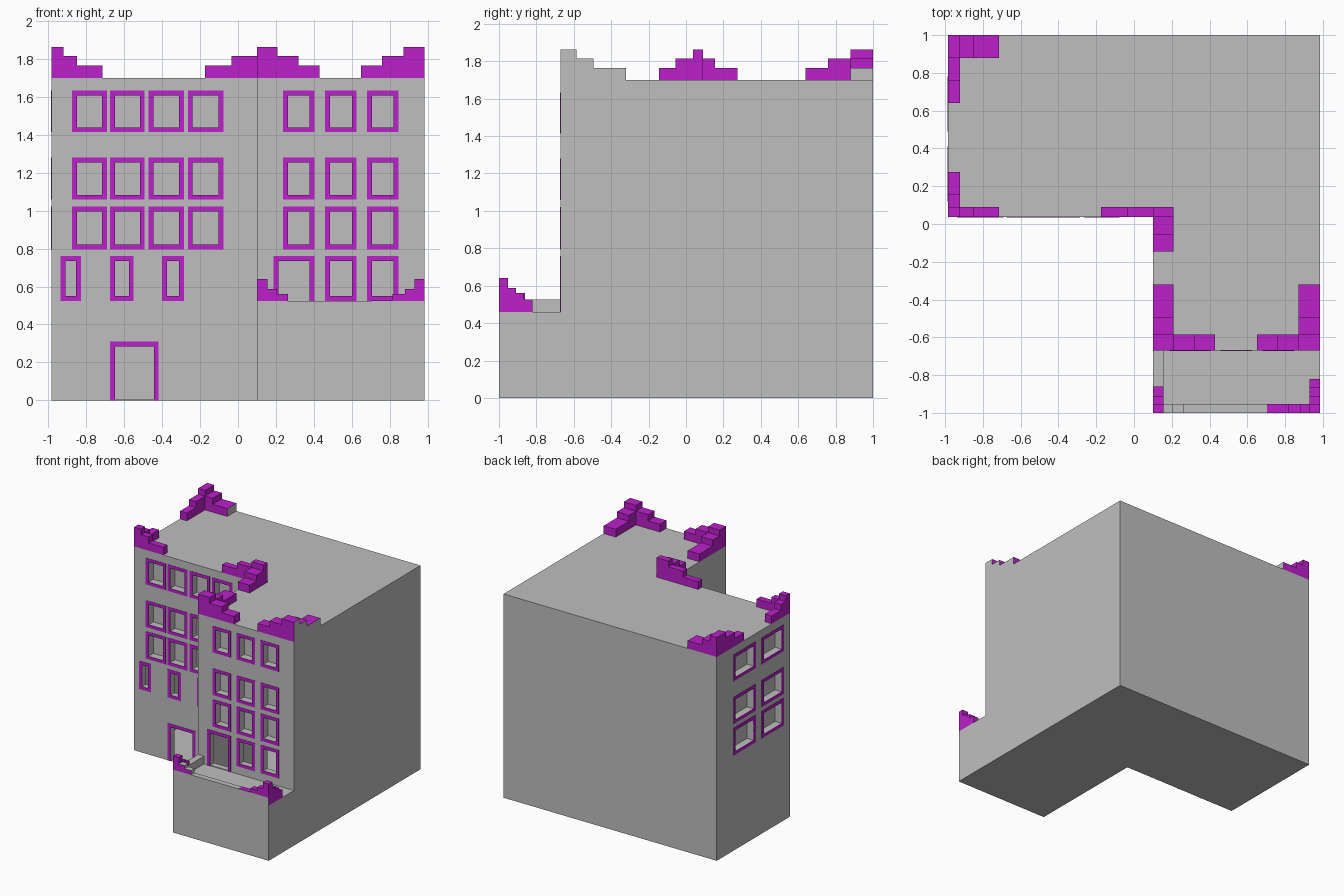
import bpy, bmesh
from mathutils import Vector

if "Cube" in bpy.data.objects:
    bpy.data.objects.remove(bpy.data.objects["Cube"], do_unlink=True)


def make_material(name, color):
    mat = bpy.data.materials.new(name)
    mat.use_nodes = True
    mat.diffuse_color = color
    mat.node_tree.nodes["Principled BSDF"].inputs["Base Color"].default_value = color
    return mat


MATERIALS = [make_material("stone grey", (0.52, 0.52, 0.52, 1)),
             make_material("trim magenta", (0.50, 0.014, 0.60, 1))]
GREY, TRIM = 0, 1


def finish(bm, name, rule):
    """Turn a bmesh into an object, colouring each face by the rule."""
    bmesh.ops.recalc_face_normals(bm, faces=bm.faces)
    bm.normal_update()
    for f in bm.faces:
        f.material_index = rule(f.normal, f.calc_center_median())
    mesh = bpy.data.meshes.new(name)
    bm.to_mesh(mesh)
    bm.free()
    for mat in MATERIALS:
        mesh.materials.append(mat)
    obj = bpy.data.objects.new(name, mesh)
    bpy.context.collection.objects.link(obj)
    return obj


def add_box(bm, x, y, z):
    lo = Vector(min(p) for p in (x, y, z))
    hi = Vector(max(p) for p in (x, y, z))
    verts = bmesh.ops.create_cube(bm, size=1)["verts"]
    bmesh.ops.scale(bm, vec=hi - lo, verts=verts)
    bmesh.ops.translate(bm, vec=(lo + hi) / 2, verts=verts)


def boxes(name, items, rule):
    bm = bmesh.new()
    for item in items:
        add_box(bm, *item)
    return finish(bm, name, rule)


def all_grey(n, c):
    return GREY


def all_trim(n, c):
    return TRIM


def l_prism(name, inset, z0, z1):
    """L-shaped block, shrunk by inset on every side."""
    i = inset
    outline = [(LEFT + i, MAIN_Y + i), (WING_X + i, MAIN_Y + i), (WING_X + i, WING_Y + i),
               (RIGHT - i, WING_Y + i), (RIGHT - i, 1 - i), (LEFT + i, 1 - i)]
    bm = bmesh.new()
    face = bm.faces.new([bm.verts.new((x, y, z0)) for x, y in outline])
    top = bmesh.ops.extrude_face_region(bm, geom=[face])["geom"]
    bmesh.ops.translate(bm, vec=(0, 0, z1 - z0),
                        verts=[g for g in top if isinstance(g, bmesh.types.BMVert)])
    return finish(bm, name, all_grey)


# Main dimensions
LEFT, RIGHT = -0.984, 0.984
WING_X, MAIN_Y, WING_Y = 0.10, 0.037, -0.67
ROOF, TERRACE, RAIL = 1.70, 0.46, 0.525
FRAME, PLATE, RECESS = 0.026, 0.003, 0.06

body = l_prism("building_body", 0, 0, ROOF)
boxes("terrace_block", [((WING_X, RIGHT), (-1, WING_Y), (0, TERRACE))], all_grey)

# Openings: (wall, start, end, bottom, top, has a sill frame)
rows = [(1.414, 1.634), (1.058, 1.28), (0.795, 1.022)]
low_row = (RAIL, 0.76)
main_cols = [(-0.876, -0.692), (-0.676, -0.492), (-0.471, -0.286), (-0.265, -0.076)]
low_cols = [(-0.936, -0.828), (-0.674, -0.55), (-0.40, -0.285)]
wing_cols = [(0.238, 0.404), (0.459, 0.626), (0.68, 0.847)]
side_cols = [(0.12, 0.41), (0.49, 0.78)]
openings = []
for wall, cols in (("main", main_cols), ("wing", wing_cols), ("side", side_cols)):
    openings += [(wall, *c, *r, True) for r in rows for c in cols]
openings += [("main", *c, *low_row, True) for c in low_cols]
openings += [("wing", *c, *low_row, True) for c in wing_cols[1:]]
openings += [("main", -0.674, -0.418, 0.0, 0.31, False),
             ("wing", 0.187, 0.404, TERRACE, 0.76, False)]


def on_wall(wall, a, b, z0, z1, out, inward):
    """Box on a wall, reaching out of it and into it."""
    if wall == "side":
        return (LEFT - out, LEFT + inward), (a, b), (z0, z1)
    y = MAIN_Y if wall == "main" else WING_Y
    return (a, b), (y - out, y + inward), (z0, z1)


holes, frames = [], []
for wall, a, b, z0, z1, sill in openings:
    base = z0 + (FRAME if sill else 0.006)
    ia, ib, top = a + FRAME, b - FRAME, z1 - FRAME
    holes.append(on_wall(wall, ia, ib, base, top, 0.05, RECESS))
    bars = [(a, ia, z0, z1), (ib, b, z0, z1), (ia, ib, top, z1)]
    if sill:
        bars.append((ia, ib, z0, base))
    frames += [on_wall(wall, *bar, PLATE, 0.002) for bar in bars]
boxes("window_and_door_frames", frames, all_trim)

# Hollow lower storey and cut the window recesses
cutters = [l_prism("lower_room_cutter", 0.05, 0.006, 0.775),
           boxes("opening_cutter", holes, all_grey)]
bpy.context.view_layer.objects.active = body
for cutter in cutters:
    mod = body.modifiers.new("cut", "BOOLEAN")
    mod.operation = "DIFFERENCE"
    mod.solver = "EXACT"
    mod.object = cutter
    bpy.ops.object.modifier_apply(modifier=mod.name)
    bpy.data.objects.remove(cutter, do_unlink=True)


def stepped_corner(name, x, y, x_arm, y_arm, base, heights, rule=all_trim, x_rule=None):
    """Corner post with stairs going down along x and along y."""
    tall, *lower = heights
    post = [(x, y, (base, base + tall))]
    along_x, along_y = [], []
    px = x[1] if x_arm[0] > x[1] else x[0]
    py = y[1] if y_arm[0] > y[1] else y[0]
    for nx, ny, h in zip(x_arm, y_arm, lower):
        along_x.append(((px, nx), y, (base, base + h)))
        along_y.append((x, (py, ny), (base, base + h)))
        px, py = nx, ny
    boxes(name + "_post", post, rule)
    boxes(name + "_x_steps", along_x, x_rule or rule)
    boxes(name + "_y_steps", along_y, rule)


# Roof parapet corners
steps = (0.163, 0.115, 0.065)
front_y, wing_y = (MAIN_Y, 0.09), (WING_Y, -0.585)
left_x, inner_x, right_x = (LEFT, -0.92), (WING_X, 0.208), (0.872, RIGHT)
stepped_corner("main_front_parapet", left_x, front_y, (-0.85, -0.715), (0.155, 0.275), ROOF, steps)
stepped_corner("main_back_parapet", left_x, (0.88, 1), (-0.85, -0.715), (0.76, 0.64), ROOF, steps,
               x_rule=lambda n, c: GREY if n.x > 0.5 and c.x > -0.75 else TRIM)
stepped_corner("inner_parapet", inner_x, front_y, (-0.035, -0.175), (-0.055, -0.145), ROOF, steps)
stepped_corner("wing_left_parapet", inner_x, wing_y, (0.32, 0.43), (-0.495, -0.32), ROOF, steps)
stepped_corner("wing_right_parapet", right_x, wing_y, (0.76, 0.65), (-0.495, -0.32), ROOF, steps,
               rule=lambda n, c: GREY if n.x > 0.5 else TRIM)

# Terrace railing walls
rail_y, rail_left, rail_right = (-1, -0.953), (WING_X, 0.155), (0.93, RIGHT)
boxes("terrace_rail", [((WING_X, 0.93), rail_y, (TERRACE, RAIL)),
                       (rail_left, (-0.953, WING_Y), (TERRACE, RAIL))], all_grey)
boxes("terrace_right_rail", [(rail_right, (-1, -0.82), (TERRACE, RAIL))],
      lambda n, c: GREY if n.y < -0.5 else TRIM)
boxes("terrace_rail_cap", [((0.705, 0.815), rail_y, (RAIL, RAIL + 0.003))], all_trim)
low_steps = (0.115, 0.062, 0.035)
stepped_corner("terrace_left_corner", rail_left, rail_y, (0.207, 0.265), (-0.91, -0.86), RAIL,
               low_steps, x_rule=lambda n, c: TRIM if n.y < -0.5 else GREY)
stepped_corner("terrace_right_corner", rail_right, rail_y, (0.88, 0.815), (-0.91, -0.865), RAIL,
               low_steps)
